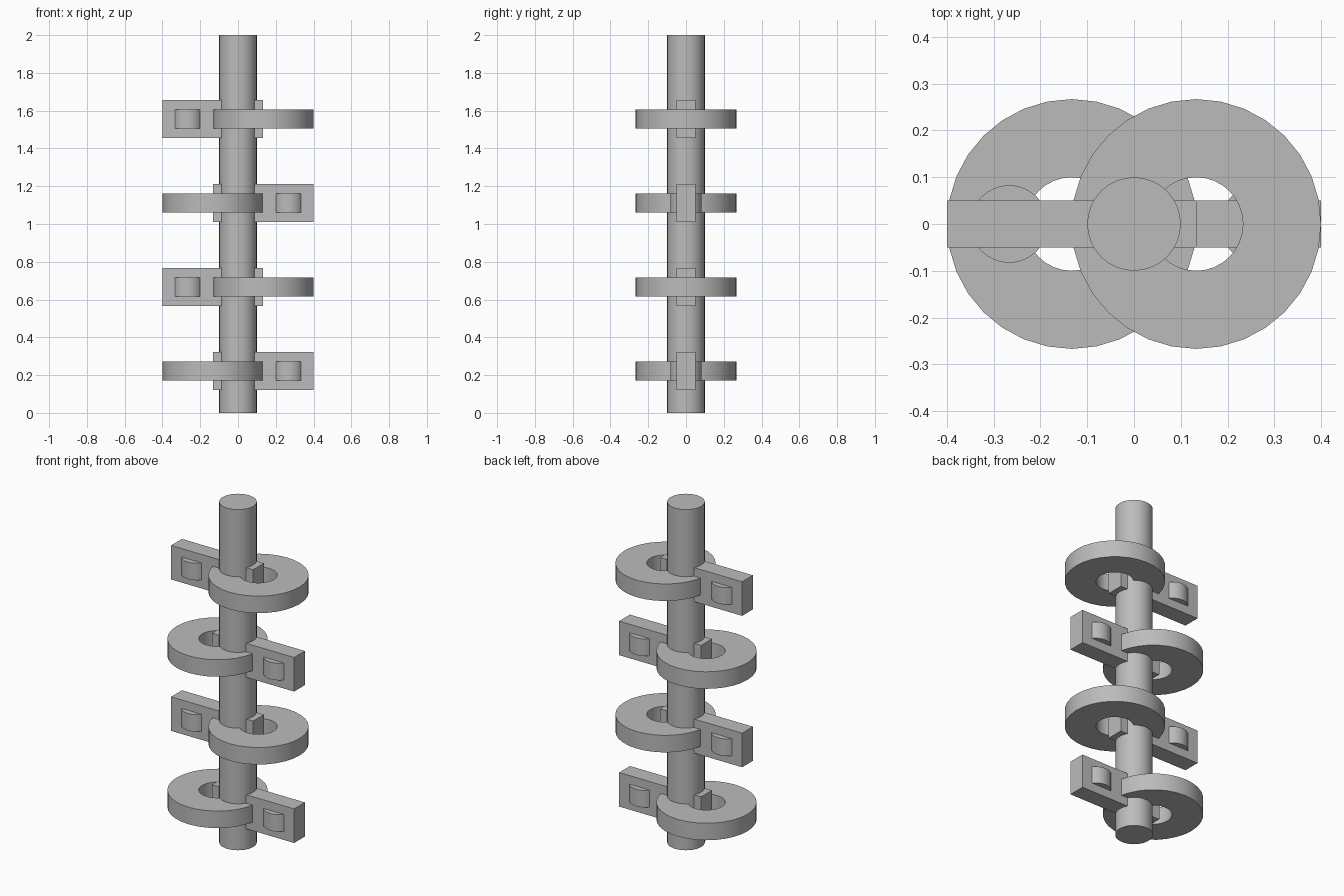
import bpy
import bmesh
import math

cube = bpy.data.objects.get("Cube")
if cube:
    bpy.data.objects.remove(cube, do_unlink=True)

SIDES = 32
LEVELS = 4
GAP = 4 / 9          # height between levels
FIRST = 2 / 9        # height of the lowest level

grey = bpy.data.materials.new("plain grey")
grey.use_nodes = True
grey.diffuse_color = (0.5, 0.5, 0.5, 1)
grey.node_tree.nodes["Principled BSDF"].inputs["Base Color"].default_value = (0.5, 0.5, 0.5, 1)


def finish(name, bm, location):
    """Turn a bmesh into a smooth-shaded, sharp-edged object."""
    bmesh.ops.recalc_face_normals(bm, faces=bm.faces)
    mesh = bpy.data.meshes.new(name)
    bm.to_mesh(mesh)
    bm.free()
    mesh.materials.append(grey)
    obj = bpy.data.objects.new(name, mesh)
    obj.location = location
    bpy.context.collection.objects.link(obj)
    bpy.ops.object.select_all(action="DESELECT")
    obj.select_set(True)
    bpy.context.view_layer.objects.active = obj
    bpy.ops.object.shade_smooth_by_angle(angle=math.radians(30))
    return obj


def cylinder(name, radius, height, location):
    bm = bmesh.new()
    bmesh.ops.create_cone(bm, cap_ends=True, segments=SIDES,
                          radius1=radius, radius2=radius, depth=height)
    return finish(name, bm, location)


def box(name, size, location):
    bm = bmesh.new()
    bmesh.ops.create_cube(bm, size=1)
    bmesh.ops.scale(bm, vec=size, verts=bm.verts)
    return finish(name, bm, location)


def ring(name, outer, inner, height, location):
    bm = bmesh.new()
    h = height / 2
    profile = [(inner, -h), (outer, -h), (outer, h), (inner, h)]
    loops = []
    for i in range(SIDES):
        a = 2 * math.pi * i / SIDES
        loops.append([bm.verts.new((r * math.cos(a), r * math.sin(a), z)) for r, z in profile])
    for i, here in enumerate(loops):
        after = loops[(i + 1) % SIDES]
        for j in range(4):
            k = (j + 1) % 4
            bm.faces.new((here[j], after[j], after[k], here[k]))
    return finish(name, bm, location)


# Central shaft
cylinder("shaft", 0.1, 2, (0, 0, 1))

# Each level has a ring on one side and a pinned arm on the other, alternating
for level in range(LEVELS):
    z = FIRST + GAP * level
    side = -1 if level % 2 == 0 else 1
    ring(f"ring_{level + 1}", 0.267, 0.1, 0.1, (side * 0.133, 0, z))
    box(f"arm_{level + 1}", (0.533, 0.1, 0.2), (-side * 0.133, 0, z))
    cylinder(f"pin_{level + 1}", 0.083, 0.1, (-side * 0.267, 0, z))
